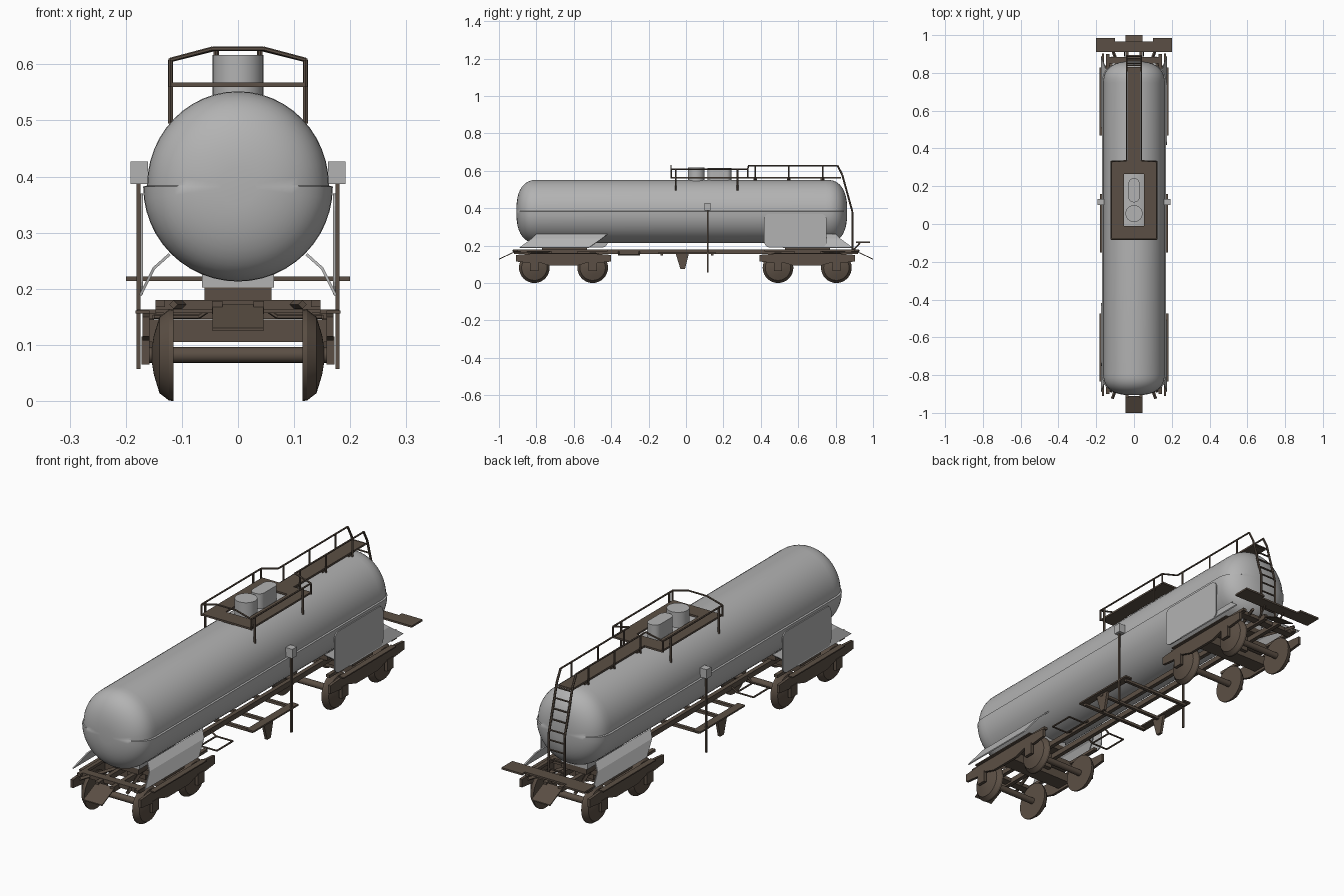
import bpy, bmesh, math
from mathutils import Vector, Matrix

if "Cube" in bpy.data.objects:
    bpy.data.objects.remove(bpy.data.objects["Cube"])


def material(name, rgb):
    m = bpy.data.materials.new(name)
    m.diffuse_color = (*rgb, 1)
    m.use_nodes = True
    m.node_tree.nodes["Principled BSDF"].inputs["Base Color"].default_value = m.diffuse_color
    return m


GREY = material("tank grey", (0.45, 0.45, 0.45))
BROWN = material("rusty brown", (0.105, 0.078, 0.058))


class Part:
    """Collects simple solids into one named object."""
    def __init__(self, name, mat):
        self.name, self.mat, self.bm = name, mat, bmesh.new()

    def box(self, x0, x1, y0, y1, z0, z1):
        m = Matrix.Translation(((x0 + x1) / 2, (y0 + y1) / 2, (z0 + z1) / 2))
        m = m @ Matrix.Diagonal((abs(x1 - x0), abs(y1 - y0), abs(z1 - z0), 1))
        bmesh.ops.create_cube(self.bm, size=1, matrix=m)

    def bar(self, pts, r=0.004, sides=6):
        for a, b in zip(pts, pts[1:]):
            a, b = Vector(a), Vector(b)
            m = Matrix.Translation((a + b) / 2) @ (b - a).to_track_quat('Z', 'Y').to_matrix().to_4x4()
            bmesh.ops.create_cone(self.bm, segments=sides, radius1=r, radius2=r,
                                  depth=(b - a).length, cap_ends=True, matrix=m)

    def prism(self, pts, offset):
        face = self.bm.faces.new([self.bm.verts.new(p) for p in pts])
        new = bmesh.ops.extrude_face_region(self.bm, geom=[face])["geom"]
        verts = [v for v in new if isinstance(v, bmesh.types.BMVert)]
        bmesh.ops.translate(self.bm, verts=verts, vec=offset)

    def loft(self, rings):
        rows = [[self.bm.verts.new(p) for p in ring] for ring in rings]
        n = len(rows[0])
        for a, b in zip(rows, rows[1:]):
            for i in range(n):
                self.bm.faces.new((a[i], a[(i + 1) % n], b[(i + 1) % n], b[i]))
        self.bm.faces.new(rows[0])
        self.bm.faces.new(rows[-1])

    def done(self, smooth=None):
        bmesh.ops.recalc_face_normals(self.bm, faces=self.bm.faces)
        me = bpy.data.meshes.new(self.name)
        self.bm.to_mesh(me)
        ob = bpy.data.objects.new(self.name, me)
        bpy.context.collection.objects.link(ob)
        me.materials.append(self.mat)
        if smooth:
            bpy.context.view_layer.objects.active = ob
            ob.select_set(True)
            bpy.ops.object.shade_smooth_by_angle(angle=math.radians(smooth))
            ob.select_set(False)


def rounded(w0, w1, h0, h1, r, n=6):
    out = []
    for k, (cx, cy) in enumerate(((w1 - r, h1 - r), (w0 + r, h1 - r), (w0 + r, h0 + r), (w1 - r, h0 + r))):
        for i in range(n + 1):
            a = math.pi / 2 * (k + i / n)
            out.append((cx + r * math.cos(a), cy + r * math.sin(a)))
    return out


# Tank: lower shell is slightly wider than the upper one, leaving a seam ledge
def tank_ring(y, f):
    up = [math.pi * i / 24 for i in range(25)]
    ring = [(0.162 * f * math.cos(a), y, 0.384 + 0.168 * f * math.sin(a)) for a in up]
    return ring + [(-0.169 * f * math.cos(a), y, 0.382 - 0.169 * f * math.sin(a)) for a in up]


stations = []
for i in range(1, 13):
    t = math.pi / 2 * i / 12
    stations.append((0.115 * (1 - max(math.cos(t), 0) ** 0.8), math.sin(t) ** 0.8))
tank = Part("tank", GREY)
tank.loft([tank_ring(-0.907 + d, f) for d, f in stations] +
          [tank_ring(0.862 - d, f) for d, f in reversed(stations)])
tank.done(35)

# Hatches on top
hatch = Part("round_hatch", GREY)
hatch.bar([(0, 0.055, 0.53), (0, 0.055, 0.617)], 0.045, 32)
hatch.done(40)
valve = Part("valve_housing", GREY)
valve.prism([(x, y, 0.53) for x, y in rounded(-0.029, 0.029, 0.115, 0.242, 0.026)], (0, 0, 0.085))
valve.done(40)

# Top platform with a hole, and walkway to the ladder
deck = Part("top_walkway", BROWN)
for s in (-1, 1):
    deck.box(s * 0.053, s * 0.118, -0.08, 0.335, 0.56, 0.568)
deck.box(-0.053, 0.053, -0.08, -0.01, 0.56, 0.568)
deck.box(-0.053, 0.053, 0.265, 0.335, 0.56, 0.568)
deck.box(-0.034, 0.034, 0.335, 0.83, 0.56, 0.568)
for y in (0.37, 0.55, 0.73):
    deck.box(-0.03, 0.03, y - 0.01, y + 0.01, 0.54, 0.56)
deck.done()

# Railings
rail = Part("railings", BROWN)
for s in (-1, 1):
    rail.bar([(s * 0.045, -0.08, 0.628), (s * 0.12, -0.08, 0.608), (s * 0.12, 0.33, 0.608),
              (s * 0.04, 0.335, 0.628), (s * 0.04, 0.81, 0.628)])
    for y in (-0.055, 0.275):
        rail.bar([(s * 0.12, y, 0.608), (s * 0.12, y, 0.495)], 0.005)
    for y in (-0.08, 0.33):
        rail.bar([(s * 0.12, y, 0.608), (s * 0.12, y, 0.56)])
    for y in (0.37, 0.55, 0.73):
        rail.bar([(s * 0.04, y, 0.628), (s * 0.04, y, 0.55)])
rail.bar([(-0.045, -0.08, 0.628), (0.045, -0.08, 0.628)])
rail.done()

# End ladder
ladder = Part("ladder", BROWN)
path = [(0.81, 0.628), (0.835, 0.58), (0.89, 0.38), (0.89, 0.18)]
for s in (-1, 1):
    ladder.bar([(s * 0.038, y, z) for y, z in path], 0.005)
for i in range(9):
    z = 0.225 + i * 0.042
    y = 0.89 if z < 0.38 else 0.89 - (z - 0.38) * 0.275
    ladder.bar([(-0.038, y, z), (0.038, y, z)])
ladder.done()

# Step board across the ladder end
board = Part("end_step_board", BROWN)
board.prism([(x, y, 0.214) for x, y in ((-0.2, 0.91), (0.2, 0.91), (0.2, 0.985), (0.1, 0.985),
            (0.1, 0.965), (-0.1, 0.965), (-0.1, 0.985), (-0.2, 0.985))], (0, 0, 0.008))
for s in (-1, 1):
    board.bar([(s * 0.05, 0.93, 0.214), (s * 0.05, 0.89, 0.17)])
board.done()

# Underframe, bolsters, saddles and end plates
frame = Part("underframe", BROWN)
for s in (-1, 1):
    frame.box(s * 0.028, s * 0.046, -0.92, 0.92, 0.155, 0.178)
    frame.box(-0.147, 0.147, s * 0.58, s * 0.72, 0.157, 0.18)
    frame.box(-0.06, 0.06, s * 0.53, s * 0.77, 0.178, 0.202)
    frame.box(-0.147, 0.147, s * 0.85, s * 0.885, 0.163, 0.18)
    frame.box(-0.045, 0.045, s * 0.6, s * 0.7, 0.125, 0.157)
    frame.prism([(-0.045, s * 0.91, 0.172), (0.045, s * 0.91, 0.172),
                 (0.045, s * 1.0, 0.13), (-0.045, s * 1.0, 0.13)], (0, 0, -0.005))
    for q in (-1, 1):
        frame.bar([(q * 0.04, s * 0.72, 0.172), (q * 0.115, s * 0.925, 0.172)], 0.008, 4)
        frame.box(q * 0.13, q * 0.147, s * 0.42, s * 0.9, 0.168, 0.18)
frame.done()
saddle = Part("tank_saddles", GREY)
for s in (-1, 1):
    saddle.box(-0.064, 0.064, s * 0.53, s * 0.77, 0.202, 0.235)
saddle.done()

# Slanted skirts over each bogie
skirt = Part("skirts", GREY)
for s in (-1, 1):
    for q in (-1, 1):
        rows = [(0.12, 0.26, 0.42, 0.80), (0.148, 0.235, 0.45, 0.825), (0.172, 0.187, 0.52, 0.89)]
        for (xa, za, a0, a1), (xb, zb, b0, b1) in zip(rows, rows[1:]):
            skirt.prism([(q * xa, s * a0, za), (q * xa, s * a1, za),
                         (q * xb, s * b1, zb), (q * xb, s * b0, zb)], (q * 0.004, 0, 0.003))
skirt.done()

# Side panels, one on each side at opposite ends
panel = Part("side_panels", GREY)
for s in (-1, 1):
    panel.prism([(s * 0.169, s * y, z) for y, z in rounded(0.418, 0.752, 0.19, 0.37, 0.03)], (s * 0.005, 0, 0))
panel.done()

# Side posts with a small box on top
post = Part("side_posts", BROWN)
cap = Part("post_boxes", GREY)
for s in (-1, 1):
    post.box(s * 0.174, s * 0.181, 0.111, 0.119, 0.057, 0.39)
    cap.box(s * 0.16, s * 0.192, 0.1, 0.132, 0.387, 0.427)
post.done()
cap.done()

# Brake rigging and side boards under the middle
rig = Part("brake_rigging", BROWN)
for s in (-1, 1):
    rig.box(s * 0.145, s * 0.18, -0.15, 0.16, 0.156, 0.163)
    rig.prism([(s * 0.15, y, z) for y, z in ((-0.055, 0.157), (0.015, 0.157), (-0.005, 0.075),
                                             (-0.03, 0.075))], (s * 0.012, 0, 0))
    loop = [(0.07, -0.36), (0.15, -0.36), (0.15, -0.25), (0.07, -0.25), (0.07, -0.36)]
    rig.bar([(s * x, y, 0.15) for x, y in loop])
    for y in (-0.36, -0.25):
        rig.bar([(s * 0.07, y, 0.15), (s * 0.04, y, 0.17)])
for y in (-0.13, -0.02, 0.14):
    rig.box(-0.165, 0.165, y - 0.007, y + 0.007, 0.146, 0.158)
rig.done()

# Bogies: wheels, axles, side frames and cross beam
wheels = Part("wheelsets", BROWN)
bogie = Part("bogie_frames", BROWN)
profile = [(0.115, 0.01), (0.115, 0.082), (0.123, 0.081), (0.14, 0.068), (0.15, 0.035), (0.154, 0.01)]
half = [(0.255, 0.15), (0.255, 0.115), (0.19, 0.108), (0.13, 0.11), (0.075, 0.093)]
outline = half + [(-y, z) for y, z in reversed(half)] + [(-0.17, 0.157), (0.17, 0.157)]
for centre in (-0.655, 0.648):
    for w in (-0.156, 0.156):
        y0 = centre + w
        wheels.bar([(-0.168, y0, 0.082), (0.168, y0, 0.082)], 0.014, 16)
        for s in (-1, 1):
            wheels.loft([[(s * x, y0 + r * math.cos(a), 0.082 + r * math.sin(a))
                          for a in (2 * math.pi * i / 32 for i in range(32))] for x, r in profile])
            bogie.box(s * 0.158, s * 0.172, y0 - 0.022, y0 + 0.022, 0.065, 0.115)
    bogie.box(-0.16, 0.16, centre - 0.035, centre + 0.035, 0.105, 0.145)
    for s in (-1, 1):
        bogie.prism([(s * 0.158, centre + y, z) for y, z in outline], (s * 0.012, 0, 0))
        bogie.box(s * 0.158, s * 0.183, centre - 0.18, centre + 0.18, 0.156, 0.161)
wheels.done(30)
bogie.done()
